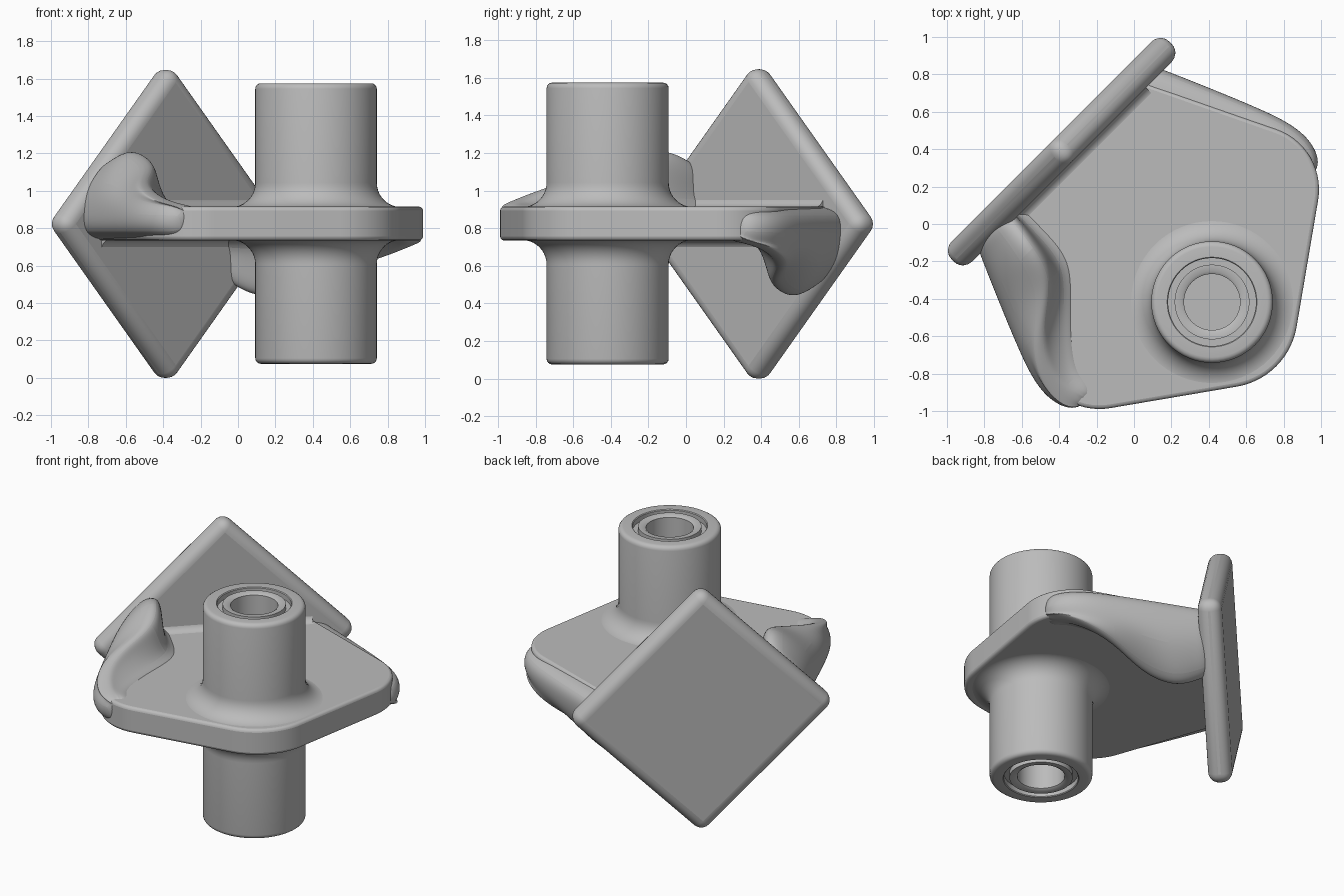
import bpy, bmesh, math
from mathutils import Matrix, Vector

if "Cube" in bpy.data.objects:
    bpy.data.objects.remove(bpy.data.objects["Cube"], do_unlink=True)

MID = 0.825                                  # height of the flange centre plane
TURN = Matrix.Rotation(math.pi / 4, 4, 'Z')  # part frame is turned 45 degrees

grey = bpy.data.materials.new("cast_grey")
grey.use_nodes = True
grey.diffuse_color = (0.5, 0.5, 0.5, 1)
grey.node_tree.nodes["Principled BSDF"].inputs["Base Color"].default_value = (0.5, 0.5, 0.5, 1)


def finish(name, bm, bevel=0, segments=4, subsurf=0, flip=False):
    """Turn a bmesh into a smooth-shaded object; flip rolls it over about the y axis."""
    bmesh.ops.recalc_face_normals(bm, faces=bm.faces)
    if flip:
        roll = Matrix.Translation((0, 0, MID)) @ Matrix.Rotation(math.pi, 4, 'Y') @ Matrix.Translation((0, 0, -MID))
        bm.transform(roll)
    bm.transform(TURN)
    mesh = bpy.data.meshes.new(name)
    bm.to_mesh(mesh)
    bm.free()
    mesh.materials.append(grey)
    ob = bpy.data.objects.new(name, mesh)
    bpy.context.collection.objects.link(ob)
    if bevel:
        mod = ob.modifiers.new("round", 'BEVEL')
        mod.width, mod.segments, mod.limit_method = bevel, segments, 'ANGLE'
    if subsurf:
        mod = ob.modifiers.new("smooth", 'SUBSURF')
        mod.levels = mod.render_levels = subsurf
    bpy.ops.object.select_all(action='DESELECT')
    ob.select_set(True)
    bpy.context.view_layer.objects.active = ob
    bpy.ops.object.shade_smooth_by_angle(angle=math.radians(35))
    return ob


def loft(rings, loop=False):
    """Bridge equal rings of points; cap the ends unless the rings close on themselves."""
    bm = bmesh.new()
    rows = [[bm.verts.new(p) for p in ring] for ring in rings]
    pairs = list(zip(rows, rows[1:])) + ([(rows[-1], rows[0])] if loop else [])
    for a, b in pairs:
        for i in range(len(a)):
            j = (i + 1) % len(a)
            bm.faces.new((a[i], a[j], b[j], b[i]))
    if not loop:
        bm.faces.new(rows[0])
        bm.faces.new(rows[-1])
    return bm


def rounded(corners, steps=14):
    """Polygon outline from (x, y, radius) corners."""
    out = []
    for i, (x, y, r) in enumerate(corners):
        p = Vector((x, y))
        if not r:
            out.append(p)
            continue
        a = (Vector(corners[i - 1][:2]) - p).normalized()
        b = (Vector(corners[(i + 1) % len(corners)][:2]) - p).normalized()
        half = a.angle(b) / 2
        centre = p + (a + b).normalized() * r / math.sin(half)
        start = p + a * r / math.tan(half) - centre
        end = p + b * r / math.tan(half) - centre
        for k in range(steps + 1):
            t = k / steps
            out.append(centre + (start * math.sin((1 - t) * (math.pi / 2 - half) * 2)
                                 + end * math.sin(t * (math.pi / 2 - half) * 2)) / math.sin(math.pi - 2 * half))
    return out


# Square mounting plate standing on its corner
bm = bmesh.new()
bmesh.ops.create_cube(bm, size=1)
bm.transform(Matrix.Translation((0, 0.547, MID - 0.002)) @ Matrix.Rotation(math.pi / 4, 4, 'Y')
             @ Matrix.Diagonal((1.204, 0.153, 1.204, 1)))
finish("mounting_plate", bm, bevel=0.068, segments=6)

# Five-sided flange
outline = rounded([(-0.57, 0.5, 0), (0.57, 0.5, 0), (1.02, -0.44, 0.34),
                   (0, -1.164, 0.39), (-1.02, -0.44, 0.34)])
finish("flange", loft([[(p.x, p.y, z) for p in outline] for z in (MID - 0.09, MID + 0.09)]),
       bevel=0.02, segments=3)

# Curled side lips: (y, outer x, crest x, crest z, foot x) stations, one up and one down
stations = [(0.56, -0.65, -0.46, 1.13, -0.42), (0.45, -0.70, -0.46, 1.18, -0.42),
            (0.30, -0.765, -0.48, 1.24, -0.42), (0.10, -0.85, -0.52, 1.15, -0.43),
            (-0.05, -0.91, -0.76, 1.07, -0.58), (-0.2, -0.965, -0.88, 1.01, -0.73),
            (-0.36, -0.985, -0.92, 0.95, -0.85), (-0.5, -0.92, -0.88, 0.915, -0.82)]


def lip_section(y, outer, crest, top, foot):
    rise = max(top - 0.92, 0)
    pts = [(foot + 0.1, 0.745), (outer + 0.13, 0.73), (outer, 0.77), (outer - 0.01, 0.88),
           (outer + 0.03, 0.92 + 0.4 * rise), (crest - 0.07, top - 0.01), (crest + 0.02, top),
           (crest + 0.05, top - 0.3 * rise), (foot, 0.93), (foot + 0.1, 0.905)]
    return [(x, y, z) for x, z in pts]


for name, flip in (("upper_lip", False), ("lower_lip", True)):
    finish(name, loft([lip_section(*s) for s in stations]), subsurf=3, flip=flip)

# Concave fillets where the flange meets the plate
R = 0.06
arc = [(0.475 - R + R * math.sin(t), MID + 0.088 + R - R * math.cos(t))
       for t in [k * math.pi / 16 for k in range(9)]]
section = arc + [(0.5, MID + 0.088 + R), (0.5, MID), (0.475 - R, MID)]
for name, flip in (("upper_fillet", False), ("lower_fillet", True)):
    finish(name, loft([[(x, y, z) for y, z in section] for x in (-0.46, 0.56)]), flip=flip)

# Turned hub with a bore, end grooves and flared roots
F = 0.13
half = [(0.15, 0.735), (0.165, 0.745), (0.2, 0.745), (0.2, 0.71), (0.235, 0.71), (0.235, 0.745), (0.24, 0.75)]
half += [(0.295 + 0.03 * math.sin(t), 0.72 + 0.03 * math.cos(t)) for t in [k * math.pi / 8 for k in range(5)]]
half += [(0.325 + F - F * math.cos(t), 0.088 + F - F * math.sin(t)) for t in [k * math.pi / 20 for k in range(11)]]
profile = half + [(r, -z) for r, z in reversed(half)]
SIDES = 64
rings = []
for k in range(SIDES):
    a = 2 * math.pi * k / SIDES
    rings.append([(r * math.cos(a), -0.59 + r * math.sin(a), MID + z) for r, z in profile])
finish("hub", loft(rings, loop=True))
